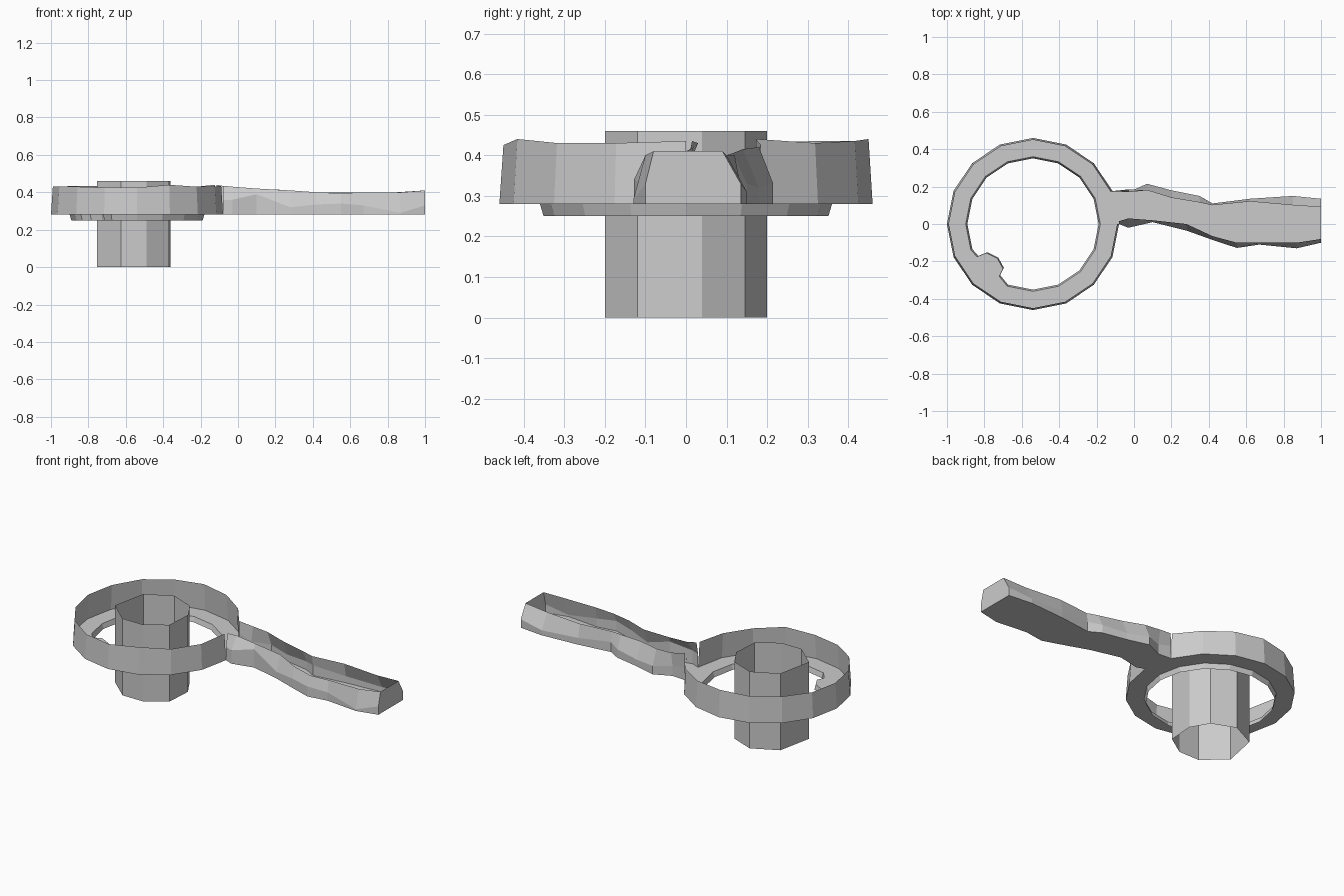
import bpy, bmesh
from math import sin, cos, tau

if "Cube" in bpy.data.objects:
    bpy.data.objects.remove(bpy.data.objects["Cube"])

CX, FLOOR = -0.54, 0.28


def make(name, build):
    """Create an object whose mesh is filled in by build(bm)."""
    bm = bmesh.new()
    build(bm)
    bmesh.ops.remove_doubles(bm, verts=bm.verts, dist=1e-5)
    bmesh.ops.recalc_face_normals(bm, faces=bm.faces)
    mesh = bpy.data.meshes.new(name)
    bm.to_mesh(mesh)
    bm.free()
    obj = bpy.data.objects.new(name, mesh)
    bpy.context.collection.objects.link(obj)
    return obj


def strip(bm, rows, closed=False):
    """Skin successive rows of points with quads."""
    vs = [[bm.verts.new(p) for p in row] for row in rows]
    n = len(vs[0])
    for a, b in zip(vs, vs[1:]):
        for i in range(n if closed else n - 1):
            j = (i + 1) % n
            bm.faces.new((a[i], a[j], b[j], b[i]))


def ring_pt(i, r):
    a = tau * i / 16
    return (CX + r * cos(a), r * sin(a))


def at(points, z):
    return [(x, y, z) for x, y in points]


# Handle sides: x, outer y, rim y, crease height, rim height
near = [(-.08, 0, .015, .36, .435), (-.03, -.02, .03, .36, .43),
        (.10, .01, .02, .39, .42), (.28, -.035, 0, .32, .41),
        (.42, -.085, -.065, .335, .40), (.55, -.128, -.10, .34, .395),
        (.67, -.11, -.10, .33, .40), (.87, -.13, -.10, .29, .40),
        (1.0, -.10, -.08, .33, .41)]
far = [(-.115, .176, .172, .36, .44), (-.03, .17, .185, .34, .425),
       (.07, .215, .18, .33, .42), (.20, .18, .14, .32, .415),
       (.35, .15, .115, .33, .405), (.42, .11, .10, .34, .40),
       (.62, .135, .12, .32, .40), (.85, .15, .10, .31, .40),
       (1.0, .135, .09, .33, .41)]

# Inner edge of the ring, with the small bump at the lower left
bump = [(-.84, -.175), (-.79, -.155), (-.73, -.185), (-.70, -.24), (-.72, -.28)]
inner = []
for k in range(16):
    inner += bump if k == 10 else [ring_pt(k, .36)]
outline = [ring_pt(k, .46) for k in range(1, 16)]
outline += [s[:2] for s in near] + [s[:2] for s in reversed(far)][:-1]


# Flat floor shared by ring and handle
def floor(bm):
    edges = []
    for loop in (outline, inner):
        vs = [bm.verts.new(p) for p in at(loop, FLOOR)]
        edges += [bm.edges.new((vs[i - 1], vs[i])) for i in range(len(vs))]
    bmesh.ops.triangle_fill(bm, use_beauty=True, use_dissolve=False, edges=edges)


make("floor_plate", floor)

# Lip hanging below the inner edge
lower = [(CX + (x - CX) * .975, y * .975) for x, y in inner]
make("inner_lip", lambda bm: strip(bm, [at(inner, FLOOR), at(lower, .25)], True))

# Ring wall, open where the handle joins
rim_z = [.44, .43, .435, .44, .435, .435, .43, .43, .43, .43, .425, .425, .44, .43, .43, .435]
wall_base = at([ring_pt(k, .46) for k in range(1, 17)], FLOOR)
wall_rim = [(*ring_pt(k, .45), rim_z[k - 1]) for k in range(1, 17)]
make("ring_wall", lambda bm: strip(bm, [wall_base, wall_rim]))


# Rough handle walls and end cap
def handle(bm):
    for side in (near, far):
        strip(bm, [[(x, y, FLOOR) for x, y, *_ in side],
                   [(x, y, zm) for x, y, _, zm, _ in side],
                   [(x, yr, zr) for x, _, yr, _, zr in side]])
    ends = [[(s[0], s[1], FLOOR), (s[0], s[1], s[3]), (s[0], s[2], s[4])]
            for s in (near[-1], far[-1])]
    strip(bm, ends)


make("handle_walls", handle)

# Open faceted tube in the middle
tube = [(.067, -.2), (.187, -.12), (.197, .04), (.135, .145), (-.005, .2),
        (-.155, .125), (-.198, -.085), (-.068, -.2)]
tube = [(x - .557, y) for x, y in tube]
make("centre_tube", lambda bm: strip(bm, [at(tube, 0), at(tube, .46)], True))
